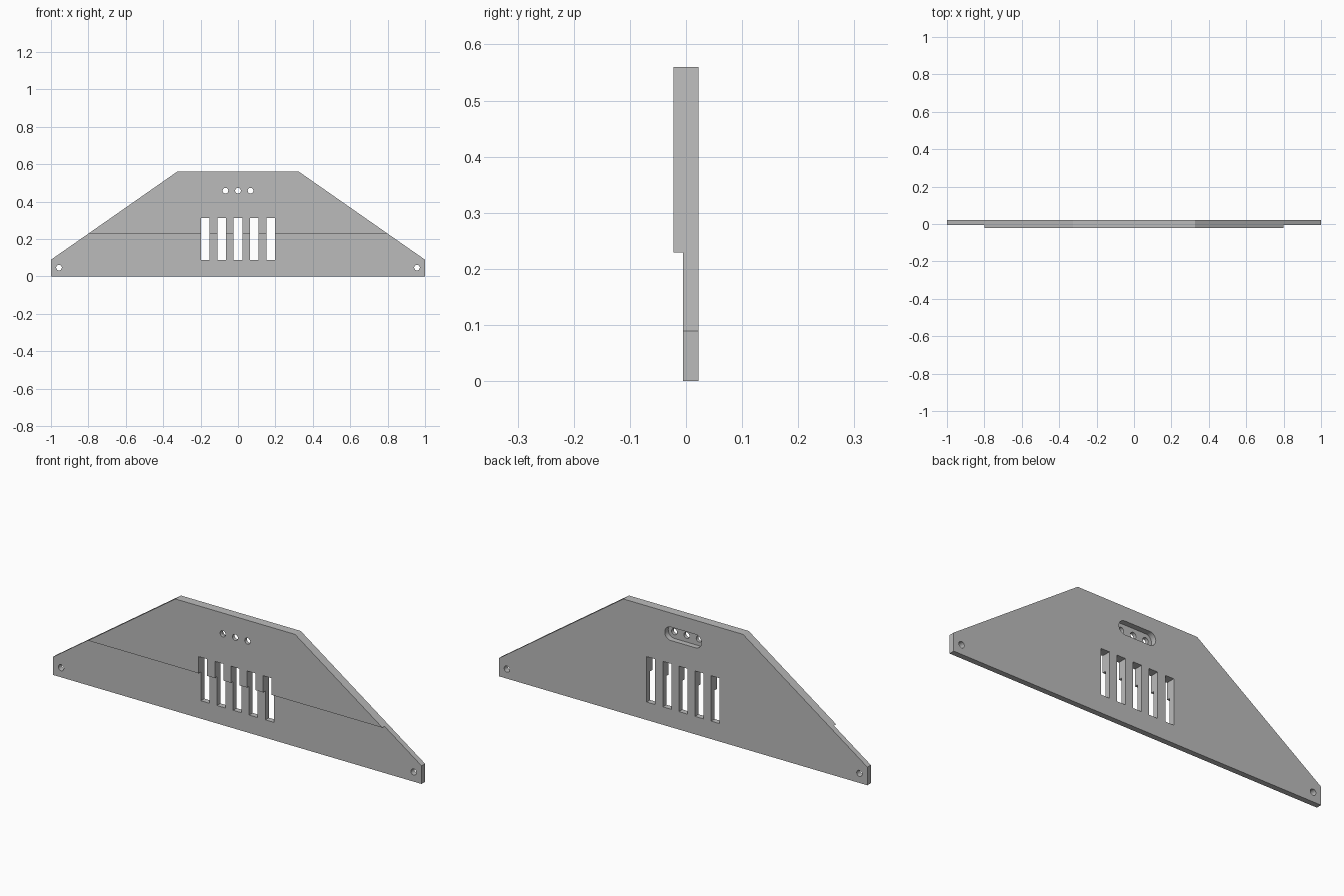
import bpy, bmesh, math

if "Cube" in bpy.data.objects:
    bpy.data.objects.remove(bpy.data.objects["Cube"], do_unlink=True)

grey = bpy.data.materials.new("plain grey")
grey.use_nodes = True
colour = (0.5, 0.5, 0.5, 1)
grey.diffuse_color = colour
grey.node_tree.nodes["Principled BSDF"].inputs["Base Color"].default_value = colour

FRONT, STEP, BACK = -0.022, -0.005, 0.022


def prism(name, outline, y0, y1):
    """Extrude an x-z outline from y0 to y1."""
    bm = bmesh.new()
    face = bm.faces.new([bm.verts.new((x, y0, z)) for x, z in outline])
    new = bmesh.ops.extrude_face_region(bm, geom=[face])["geom"]
    moved = [v for v in new if isinstance(v, bmesh.types.BMVert)]
    bmesh.ops.translate(bm, verts=moved, vec=(0, y1 - y0, 0))
    bmesh.ops.recalc_face_normals(bm, faces=bm.faces)
    mesh = bpy.data.meshes.new(name)
    bm.to_mesh(mesh)
    bm.free()
    mesh.materials.append(grey)
    obj = bpy.data.objects.new(name, mesh)
    bpy.context.collection.objects.link(obj)
    return obj


def rect(x, half, z0, z1):
    return [(x - half, z0), (x + half, z0), (x + half, z1), (x - half, z1)]


def stadium(x, z, reach, r, n=16):
    """Round-ended outline; reach 0 gives a circle."""
    points = []
    for side, start in ((1, -math.pi / 2), (-1, math.pi / 2)):
        for i in range(n + 1 if reach else n):
            a = start + math.pi * i / n
            points.append((x + side * reach + r * math.cos(a), z + r * math.sin(a)))
    return points


# Trapezoid plate with short upright ends
half = [(1, 0), (1, 0.089), (0.325, 0.56)]
plate = prism("plate", half + [(-x, z) for x, z in reversed(half)], FRONT, BACK)

# Thin lower front, leaving a raised upper panel
cutters = [prism("step_cutter", rect(0, 1.2, -0.1, 0.229), -0.1, STEP)]

# Vent slots
for i in range(-2, 3):
    cutters.append(prism("slot_cutter", rect(i * 0.0875, 0.023, 0.088, 0.311), -0.1, 0.1))

# Recess in the back behind the small holes
cutters.append(prism("recess_cutter", stadium(0, 0.458, 0.067, 0.033), STEP, 0.1))

# Round holes: three near the top and one at each end
holes = [(i * 0.067, 0.458) for i in (-1, 0, 1)] + [(s * 0.957, 0.047) for s in (-1, 1)]
for x, z in holes:
    cutters.append(prism("hole_cutter", stadium(x, z, 0, 0.015), -0.1, 0.1))

for cutter in cutters:
    mod = plate.modifiers.new(cutter.name, "BOOLEAN")
    mod.operation = "DIFFERENCE"
    mod.solver = "EXACT"
    mod.object = cutter
bpy.context.view_layer.objects.active = plate
plate.select_set(True)
for mod in list(plate.modifiers):
    bpy.ops.object.modifier_apply(modifier=mod.name)
for cutter in cutters:
    bpy.data.objects.remove(cutter, do_unlink=True)

# Smooth hole walls, crisp edges
bpy.ops.object.shade_smooth_by_angle(angle=math.radians(30))
